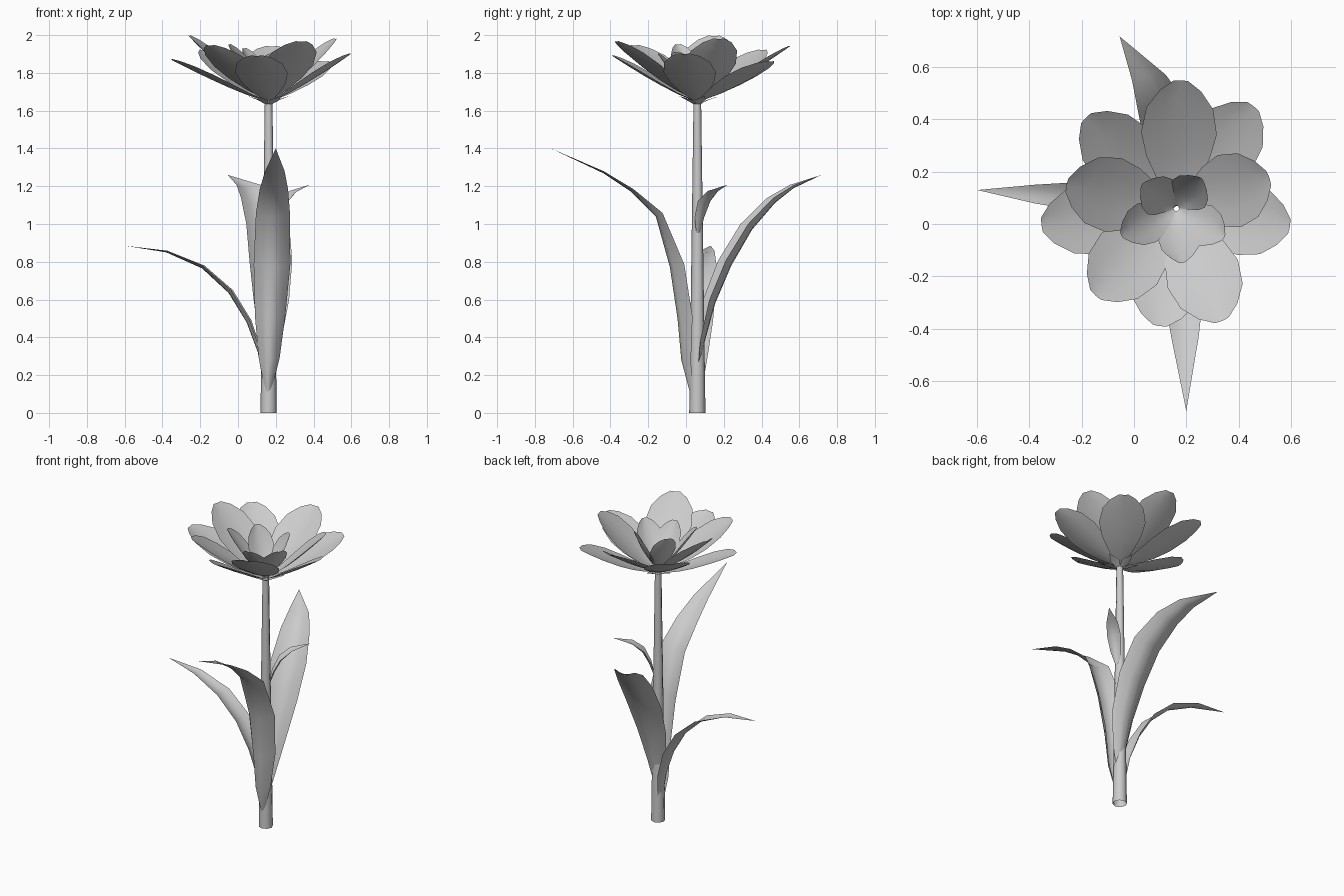
import bpy, bmesh, math
from mathutils import Vector

CX, CY = 0.162, 0.06          # stem axis


def blade(name, path, widths, cups, azimuth, cols=4):
    """Curved sheet along a path: half widths and trough depth per path point."""
    a = math.radians(azimuth)
    side = Vector((math.sin(a), -math.cos(a), 0))
    pts = [Vector(p) for p in path]
    bm = bmesh.new()
    rows = []
    for i, p in enumerate(pts):
        tan = (pts[min(i + 1, len(pts) - 1)] - pts[max(i - 1, 0)]).normalized()
        up = side.cross(tan).normalized()
        row = []
        for c in range(cols + 1):
            u = 2 * c / cols - 1
            row.append(bm.verts.new(p + side * u * widths[i]
                                    + up * (cups[i] * widths[i] * u * u)))
        rows.append(row)
    for r0, r1 in zip(rows, rows[1:]):
        for c in range(cols):
            bm.faces.new((r0[c], r0[c + 1], r1[c + 1], r1[c]))
    bmesh.ops.remove_doubles(bm, verts=bm.verts, dist=0.0005)
    me = bpy.data.meshes.new(name)
    bm.to_mesh(me)
    bm.free()
    for f in me.polygons:
        f.use_smooth = True
    ob = bpy.data.objects.new(name, me)
    bpy.context.collection.objects.link(ob)
    return ob


def petal(name, azimuth, reach, top, half, z0=1.66, bow=1.2, cup=0.15):
    """Rounded petal rising from the flower centre to (reach, top)."""
    a = math.radians(azimuth)
    ts = (0, 0.2, 0.4, 0.6, 0.8, 0.93, 1)
    ws = (0.12, 0.5, 0.83, 1.0, 0.88, 0.55, 0.2)
    path = [(CX + math.cos(a) * (0.01 + (reach - 0.01) * t),
             CY + math.sin(a) * (0.01 + (reach - 0.01) * t),
             z0 + (top - z0) * t ** bow) for t in ts]
    blade(name, path, [half * w for w in ws], [cup] * 7, azimuth)


# Stem: open tapered tube
bpy.ops.mesh.primitive_cone_add(vertices=8, radius1=0.043, radius2=0.02, depth=1.66,
                                end_fill_type='NOTHING', location=(CX, CY, 0.83))
bpy.context.object.name = "stem"
bpy.ops.object.shade_smooth_by_angle(angle=math.radians(60))

# Leaves
blade("front_leaf",
      [(0.16, 0.02, 0.11), (0.165, -0.025, 0.28), (0.17, -0.045, 0.5), (0.18, -0.085, 0.77),
       (0.185, -0.16, 1.04), (0.19, -0.29, 1.17), (0.195, -0.44, 1.27), (0.2, -0.715, 1.4)],
      [0.015, 0.055, 0.08, 0.097, 0.09, 0.075, 0.052, 0],
      [0.8, 0.95, 1.0, 0.8, 0.45, 0.25, 0.2, 0], 270)
blade("back_leaf",
      [(0.165, 0.07, 0.22), (0.165, 0.10, 0.38), (0.168, 0.155, 0.58), (0.165, 0.24, 0.78),
       (0.15, 0.35, 0.97), (0.105, 0.47, 1.11), (0.055, 0.57, 1.19), (-0.055, 0.718, 1.26)],
      [0.02, 0.06, 0.095, 0.115, 0.115, 0.095, 0.065, 0],
      [0.6, 0.6, 0.55, 0.5, 0.45, 0.4, 0.3, 0], 100)
blade("left_leaf",
      [(0.14, 0.065, 0.12), (0.105, 0.075, 0.32), (0.045, 0.085, 0.48), (-0.05, 0.095, 0.635),
       (-0.19, 0.105, 0.765), (-0.38, 0.115, 0.85), (-0.6, 0.13, 0.885)],
      [0.02, 0.045, 0.06, 0.063, 0.058, 0.036, 0],
      [0.4, 0.4, 0.4, 0.38, 0.3, 0.25, 0], 176)
blade("small_leaf",
      [(0.18, 0.065, 0.93), (0.215, 0.08, 1.03), (0.25, 0.105, 1.11),
       (0.295, 0.145, 1.165), (0.38, 0.22, 1.208)],
      [0.008, 0.032, 0.042, 0.035, 0], [0.5, 0.5, 0.45, 0.3, 0], 37)

# Small sepals under the flower
for i in range(5):
    a = math.radians(18 + 72 * i)
    d = Vector((math.cos(a), math.sin(a), 0))
    o = Vector((CX, CY, 0))
    blade(f"sepal_{i}", [o + d * 0.018 + Vector((0, 0, 1.635)),
                         o + d * 0.055 + Vector((0, 0, 1.655)),
                         o + d * 0.12 + Vector((0, 0, 1.678))],
          [0.014, 0.03, 0], [0.1, 0.1, 0], 18 + 72 * i, cols=2)

# Outer, middle and inner rings of petals: azimuth, reach, top height, half width
outer = [(53, 0.49, 1.86), (-9, 0.44, 1.9), (262, 0.455, 1.89), (187, 0.52, 1.87), (135, 0.49, 1.92)]
middle = [(88, 0.49, 1.94), (18, 0.375, 1.98), (292, 0.465, 1.965), (227, 0.455, 1.945), (168, 0.43, 1.995)]
inner = [(145, 0.16, 1.93), (50, 0.15, 1.92), (-32, 0.215, 1.91), (276, 0.21, 1.9), (206, 0.235, 1.95)]
for i, (az, r, z) in enumerate(outer):
    petal(f"outer_petal_{i}", az, r, z, 0.14, z0=1.65)
for i, (az, r, z) in enumerate(middle):
    petal(f"middle_petal_{i}", az, r, z, 0.145, z0=1.66)
for i, (az, r, z) in enumerate(inner):
    petal(f"inner_petal_{i}", az, r, z, 0.082, z0=1.675, bow=1.3, cup=0.3)
